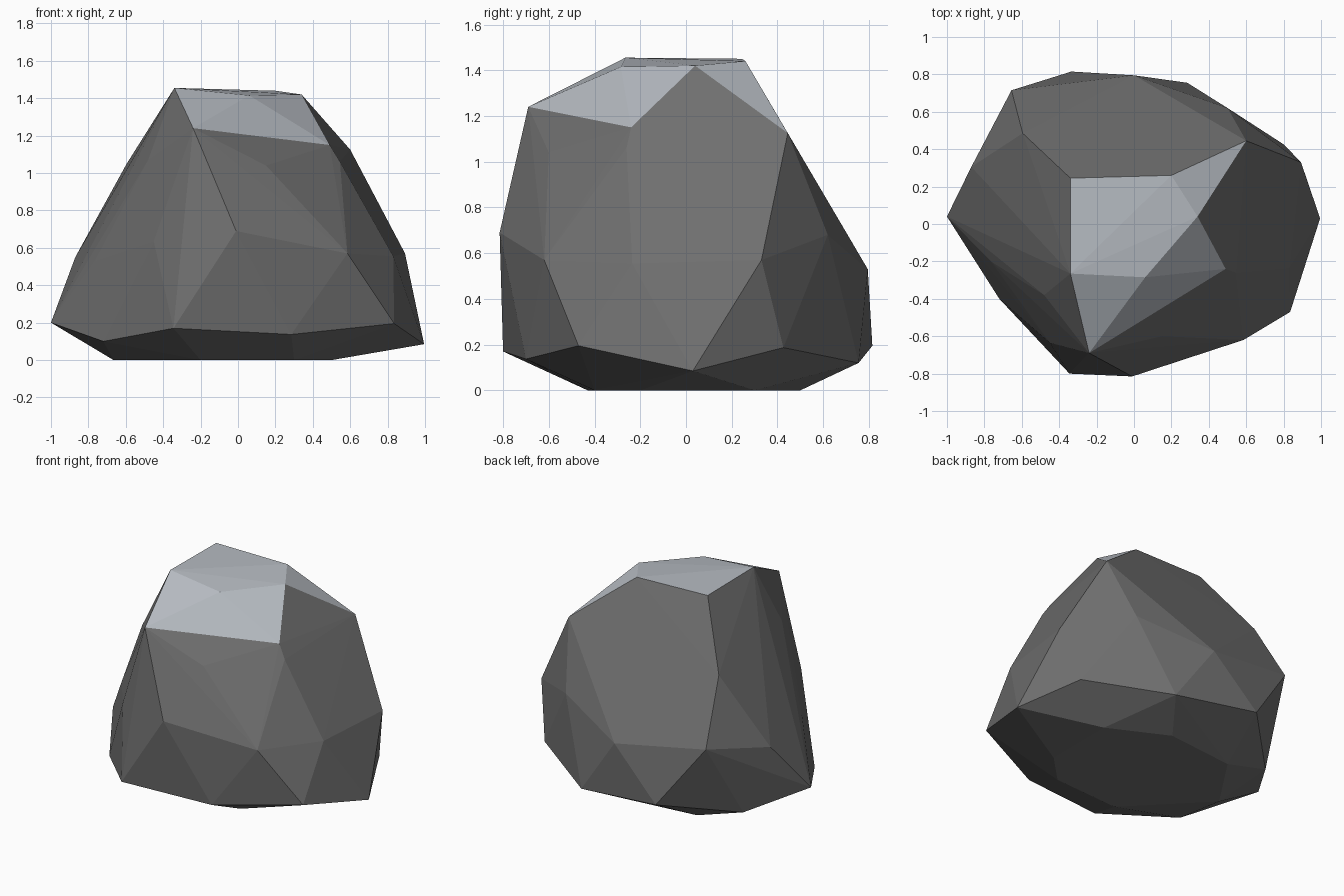
import bpy, bmesh, math

if "Cube" in bpy.data.objects:
    bpy.data.objects.remove(bpy.data.objects["Cube"])


def material(name, rgb):
    m = bpy.data.materials.new(name)
    m.diffuse_color = (*rgb, 1)
    m.use_nodes = True
    m.node_tree.nodes["Principled BSDF"].inputs["Base Color"].default_value = m.diffuse_color
    return m


# Corner points of the boulder, from the crown down to the flat base
crown = [(-.34, .245, 1.45), (-.34, -.265, 1.455), (.20, .26, 1.44), (.34, .04, 1.42),
         (.06, -.285, 1.415), (-.24, -.69, 1.24), (.60, .445, 1.125), (.49, -.24, 1.15)]
shoulder = [(.15, -.60, 1.04), (.545, -.26, 1.06), (.29, .55, .94),
            (-.595, .485, 1.05), (-.48, -.38, 1.07)]
waist = [(-.01, -.815, .69), (.585, -.62, .57), (.83, -.235, .555), (.893, .33, .57),
         (.50, .62, .68), (0, .795, .53), (-.655, .715, .63), (-.87, .305, .55),
         (-.765, -.2, .53), (-.45, -.635, .635)]
foot = [(-.345, -.80, .17), (.285, -.70, .137), (.835, -.47, .195), (.995, .03, .085),
        (.80, .426, .187), (.285, .755, .12), (-.335, .815, .195), (-.74, .42, .10),
        (-1, .04, .20), (-.72, -.40, .10)]
base = [(-.665, .05, 0), (-.2, -.43, 0), (.3, -.4, 0), (.5, -.2, 0),
        (.5, .3, 0), (.1, .5, 0), (-.4, .45, 0)]

# Wrap the points in a faceted stone shell
bm = bmesh.new()
for p in crown + shoulder + waist + foot + base:
    bm.verts.new(p)
hull = bmesh.ops.convex_hull(bm, input=bm.verts)
loose = {g for k in ("geom_interior", "geom_unused") for g in hull[k]
         if isinstance(g, bmesh.types.BMVert)}
bmesh.ops.delete(bm, geom=list(loose), context='VERTS')
bmesh.ops.recalc_face_normals(bm, faces=bm.faces)
bm.normal_update()

# Snow lies on the high facets that face upward
for f in bm.faces:
    high = min(v.co.z for v in f.verts) > 1.1
    f.material_index = int(high and f.normal.z > .6)
    f.smooth = False

mesh = bpy.data.meshes.new("boulder")
bm.to_mesh(mesh)
bm.free()
mesh.materials.append(material("rock grey", (.16, .16, .16)))
mesh.materials.append(material("snow grey", (.47, .50, .54)))
boulder = bpy.data.objects.new("boulder", mesh)
bpy.context.collection.objects.link(boulder)
